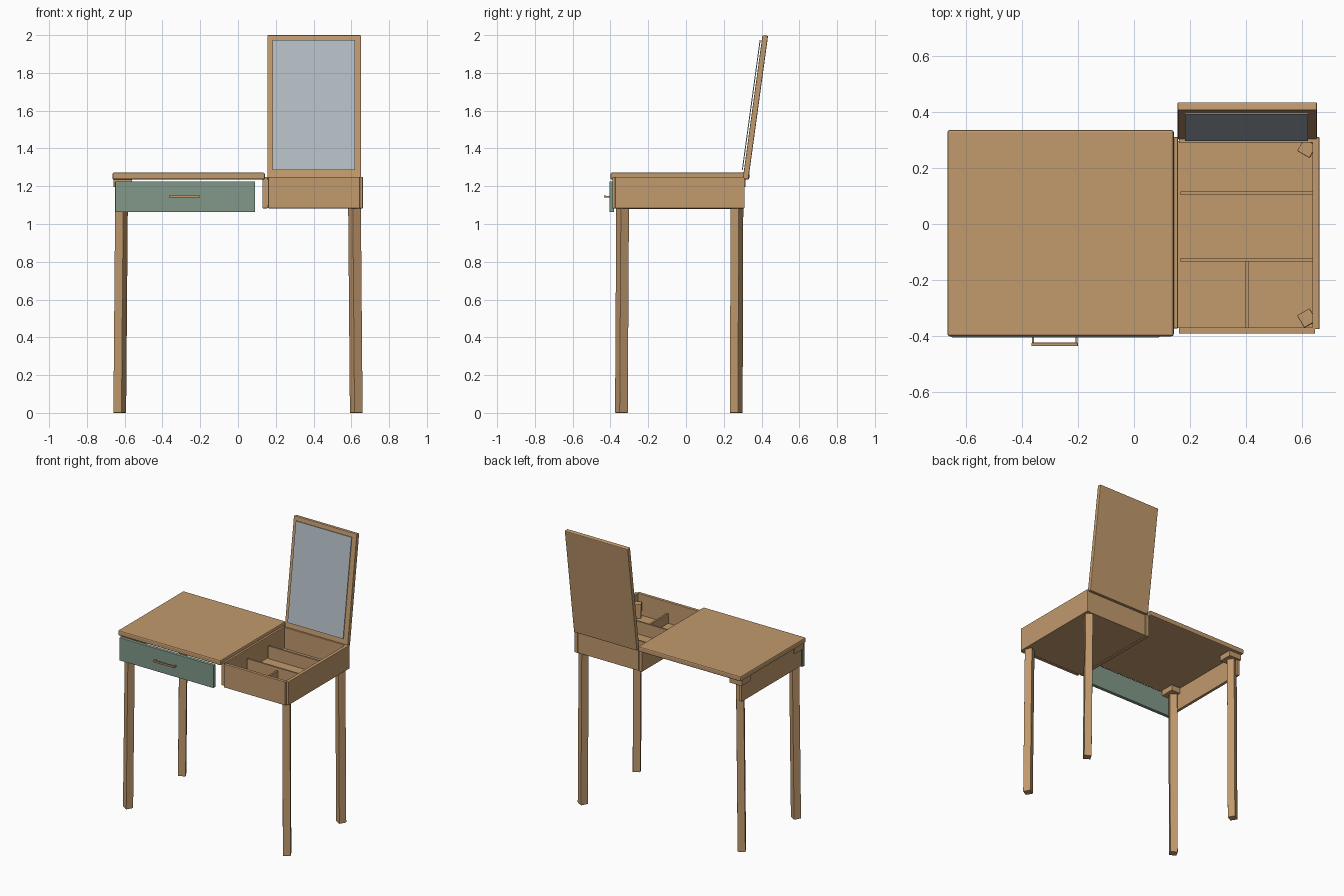
import bpy, bmesh, math
from mathutils import Matrix, Vector

cube = bpy.data.objects.get("Cube")
if cube:
    bpy.data.objects.remove(cube, do_unlink=True)


def material(name, rgb):
    m = bpy.data.materials.new(name)
    m.use_nodes = True
    m.diffuse_color = (*rgb, 1)
    m.node_tree.nodes["Principled BSDF"].inputs["Base Color"].default_value = (*rgb, 1)
    return m


wood = material("warm wood", (0.54, 0.325, 0.155))
green = material("sage green", (0.22, 0.315, 0.25))
silver = material("mirror silver", (0.46, 0.52, 0.56))


def finish(name, bm, mat, bevel=0.0):
    bmesh.ops.recalc_face_normals(bm, faces=bm.faces)
    mesh = bpy.data.meshes.new(name)
    bm.to_mesh(mesh)
    bm.free()
    mesh.materials.append(mat)
    ob = bpy.data.objects.new(name, mesh)
    bpy.context.collection.objects.link(ob)
    if bevel:
        mod = ob.modifiers.new("soft edges", "BEVEL")
        mod.width = bevel
        mod.segments = 2
    return ob


def box(name, x, y, z, mat=wood, bevel=0.0):
    """Box from (min, max) ranges on each axis."""
    size = [b - a for a, b in (x, y, z)]
    mid = Vector([(a + b) / 2 for a, b in (x, y, z)])
    bm = bmesh.new()
    bmesh.ops.create_cube(bm, size=1, matrix=Matrix.Diagonal((*size, 1)))
    ob = finish(name, bm, mat, bevel)
    ob.location = mid
    return ob


def leg(name, sx, top_y, foot_y):
    """Square leg turned on its axis, splaying a little towards the foot."""
    bm = bmesh.new()
    bmesh.ops.create_cube(bm, size=1)
    half = 0.0255
    turn = Matrix.Rotation(math.radians(-30 if top_y > 0 else 30), 3, "Z")
    for v in bm.verts:
        top = v.co.z > 0
        p = turn @ Vector((v.co.x * 2 * half, v.co.y * 2 * half, 0))
        x, y = (0.616, top_y) if top else (0.626, foot_y)
        v.co = (sx * (x + p.x), y + p.y, 1.2 if top else 0)
    finish(name, bm, wood, 0.003)


# Legs
for side, sx in (("left", 1), ("right", -1)):
    leg(side + "_front_leg", sx, -0.335, -0.342)
    leg(side + "_back_leg", sx, 0.27, 0.266)

# Writing surface with its end panel and leg blocks
box("table_top", (-0.665, 0.142), (-0.40, 0.335), (1.235, 1.272), bevel=0.008)
box("end_panel", (-0.652, -0.632), (-0.37, 0.305), (1.08, 1.235))
for name, y in (("front", -0.33), ("back", 0.265)):
    box(name + "_leg_block", (-0.66, -0.56), (y - 0.05, y + 0.05), (1.195, 1.236), bevel=0.003)

# Drawer front and handle
box("drawer_front", (-0.65, 0.09), (-0.405, -0.38), (1.063, 1.225), green, 0.003)
box("handle_bar", (-0.365, -0.2), (-0.435, -0.423), (1.139, 1.151), bevel=0.002)
for x in (-0.36, -0.205):
    box("handle_post", (x - 0.004, x + 0.004), (-0.427, -0.404), (1.141, 1.149))

# Storage box
Z = (1.083, 1.25)
box("box_front", (0.16, 0.645), (-0.39, -0.368), Z, bevel=0.002)
box("box_back", (0.16, 0.645), (0.29, 0.307), Z, bevel=0.002)
box("box_outer_side", (0.636, 0.661), (-0.375, 0.31), Z, bevel=0.003)
box("box_inner_side", (0.13, 0.156), (-0.372, 0.31), Z, bevel=0.003)
box("box_floor", (0.154, 0.64), (-0.37, 0.295), (1.085, 1.1))

# Dividers
for y in (-0.128, 0.11):
    box("long_divider", (0.165, 0.637), (y - 0.006, y + 0.006), (1.1, 1.19))
box("short_divider", (0.397, 0.409), (-0.368, -0.13), (1.1, 1.17))

# Leaning lid and mirror
tilt = Matrix.Translation((0, 0.3675, 1.6175)) @ Matrix.Rotation(math.radians(-7.8), 4, "X")
lid = box("lid", (0.155, 0.652), (-0.015, 0.015), (-0.384, 0.384), bevel=0.005)
glass = box("mirror", (0.182, 0.62), (-0.026, -0.021), (-0.337, 0.357), silver)
for ob in (lid, glass):
    ob.matrix_world = tilt @ Matrix.Translation(ob.location)
